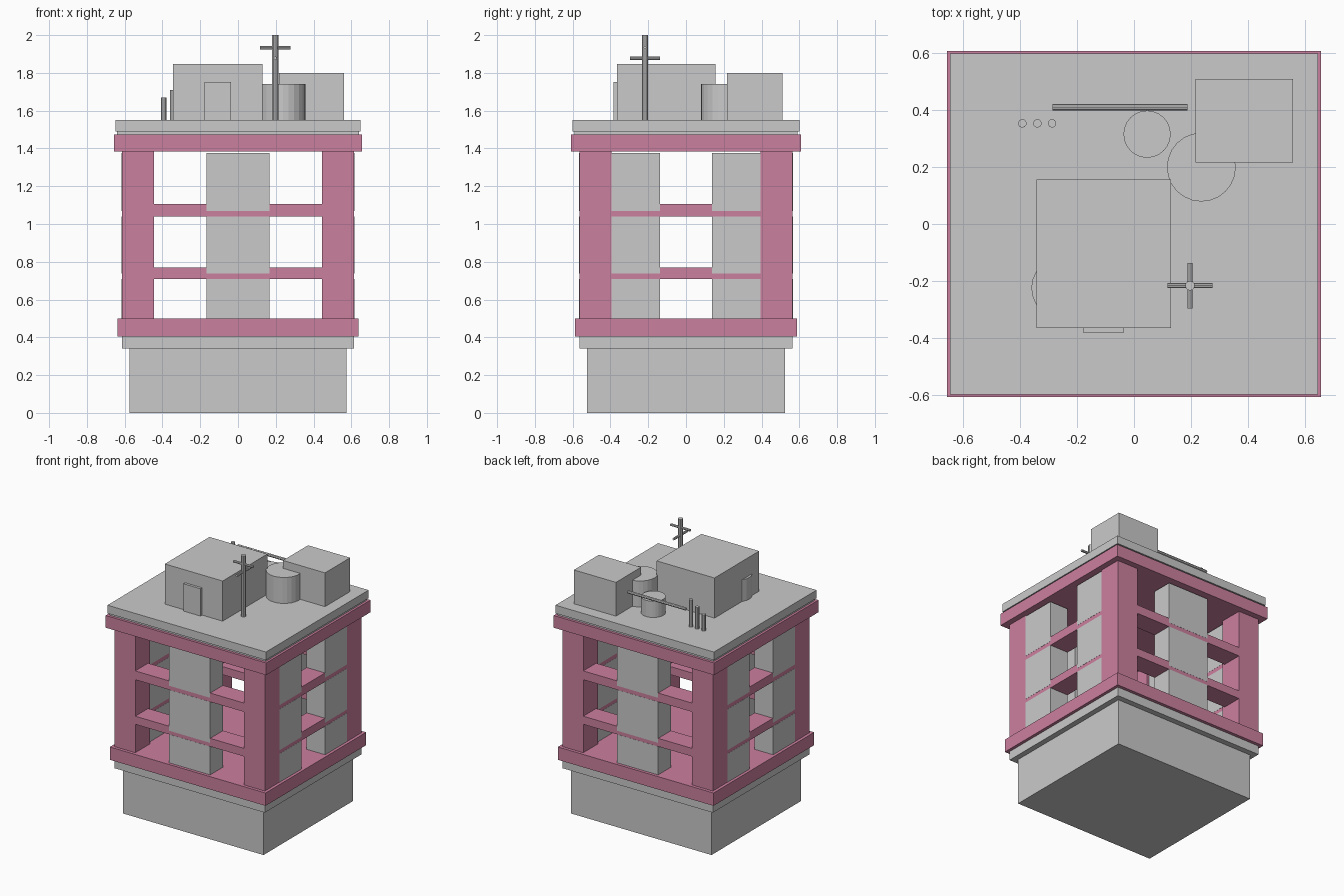
import bpy
import math

if "Cube" in bpy.data.objects:
    bpy.data.objects.remove(bpy.data.objects["Cube"])


def material(name, rgb):
    m = bpy.data.materials.new(name)
    m.diffuse_color = (*rgb, 1)
    m.use_nodes = True
    m.node_tree.nodes["Principled BSDF"].inputs["Base Color"].default_value = m.diffuse_color
    return m


GREY = material("concrete grey", (0.59, 0.59, 0.59))
PINK = material("dusty pink", (0.60, 0.215, 0.342))


def box(name, x0, x1, y0, y1, z0, z1, mat):
    bpy.ops.mesh.primitive_cube_add(size=1)
    o = bpy.context.object
    o.name = name
    o.scale = (x1 - x0, y1 - y0, z1 - z0)
    o.location = ((x0 + x1) / 2, (y0 + y1) / 2, (z0 + z1) / 2)
    bpy.ops.object.transform_apply(location=True, rotation=True, scale=True)
    o.data.materials.append(mat)
    return o


def slab(name, hx, hy, z0, z1, mat):
    return box(name, -hx, hx, -hy, hy, z0, z1, mat)


def rod(name, center, r, length, sides, rot=(0, 0, 0)):
    bpy.ops.mesh.primitive_cylinder_add(vertices=sides, radius=r, depth=length,
                                        location=center, rotation=rot)
    o = bpy.context.object
    o.name = name
    o.data.materials.append(GREY)
    return o


def post(name, x, y, r, top, sides):
    return rod(name, (x, y, (ROOF + top) / 2), r, top - ROOF, sides)


HX, HY = 0.615, 0.565        # outer half sizes of the frame
COL, DEPTH = 0.17, 0.15      # corner column width, wall depth
Z0, Z1 = 0.50, 1.385         # storey zone
ROOF = 1.55

# Stacked slabs
slab("base_block", 0.575, 0.523, 0, 0.34, GREY)
slab("base_cap", HX, HY, 0.34, 0.405, GREY)
slab("lower_ledge", 0.637, 0.588, 0.405, Z0, PINK)
slab("upper_ledge", 0.657, 0.609, Z1, 1.475, PINK)
slab("roof_neck", 0.64, 0.59, 1.475, 1.49, GREY)
slab("roof_slab", 0.648, 0.60, 1.49, ROOF, GREY)

# Corner columns
for sx in (-1, 1):
    for sy in (-1, 1):
        xs = sorted((sx * HX, sx * (HX - COL)))
        ys = sorted((sy * HY, sy * (HY - COL)))
        box("corner_column", *xs, *ys, Z0, Z1, PINK)

# Floor beams on all four sides
for z0, z1 in ((0.71, 0.77), (1.04, 1.105)):
    for s in (-1, 1):
        ys = sorted((s * HY, s * (HY - DEPTH)))
        box("floor_beam_x", -HX + COL, HX - COL, *ys, z0, z1, PINK)
        xs = sorted((s * HX, s * (HX - DEPTH)))
        box("floor_beam_y", *xs, -HY + COL, HY - COL, z0, z1, PINK)

# Grey wall panels, a hair proud of the beams, leaving thin pink bands
E = 0.001
for z0, z1 in ((Z0, 0.71), (0.737, 1.04), (1.07, Z1 - 0.008)):
    for s in (-1, 1):
        ys = sorted((s * (HY + E), s * (HY - DEPTH - E)))
        box("centre_pillar", -0.168, 0.168, *ys, z0, z1, GREY)
        xs = sorted((s * (HX + E), s * (HX - DEPTH - E)))
        for t in (-1, 1):
            ys = sorted((t * 0.138, t * (HY - COL)))
            box("side_panel", *xs, *ys, z0, z1, GREY)

# Rooftop sheds and door
box("stair_shed", -0.343, 0.13, -0.365, 0.157, ROOF, 1.847, GREY)
box("shed_door", -0.178, -0.037, -0.384, -0.36, ROOF, 1.752, GREY)
box("small_shed", 0.216, 0.56, 0.217, 0.51, ROOF, 1.80, GREY)

# Tanks
post("large_tank", 0.237, 0.20, 0.121, 1.742, 24)
post("small_tank", 0.046, 0.316, 0.083, 1.67, 24)
post("wall_tank", -0.253, -0.225, 0.108, 1.71, 24)

# Vent pipes and long horizontal pipe
for x, top in ((-0.393, 1.67), (-0.34, 1.71), (-0.288, 1.75)):
    post("vent_pipe", x, 0.354, 0.015, top, 10)
rod("long_pipe", (-0.05, 0.411, 1.70), 0.011, 0.475, 8, (0, math.pi / 2, 0))

# Antenna with two crossbars
post("antenna_mast", 0.197, -0.217, 0.017, 2.0, 10)
rod("antenna_bar_x", (0.197, -0.217, 1.934), 0.009, 0.16, 8, (0, math.pi / 2, 0))
rod("antenna_bar_y", (0.197, -0.217, 1.878), 0.009, 0.16, 8, (math.pi / 2, 0, 0))
